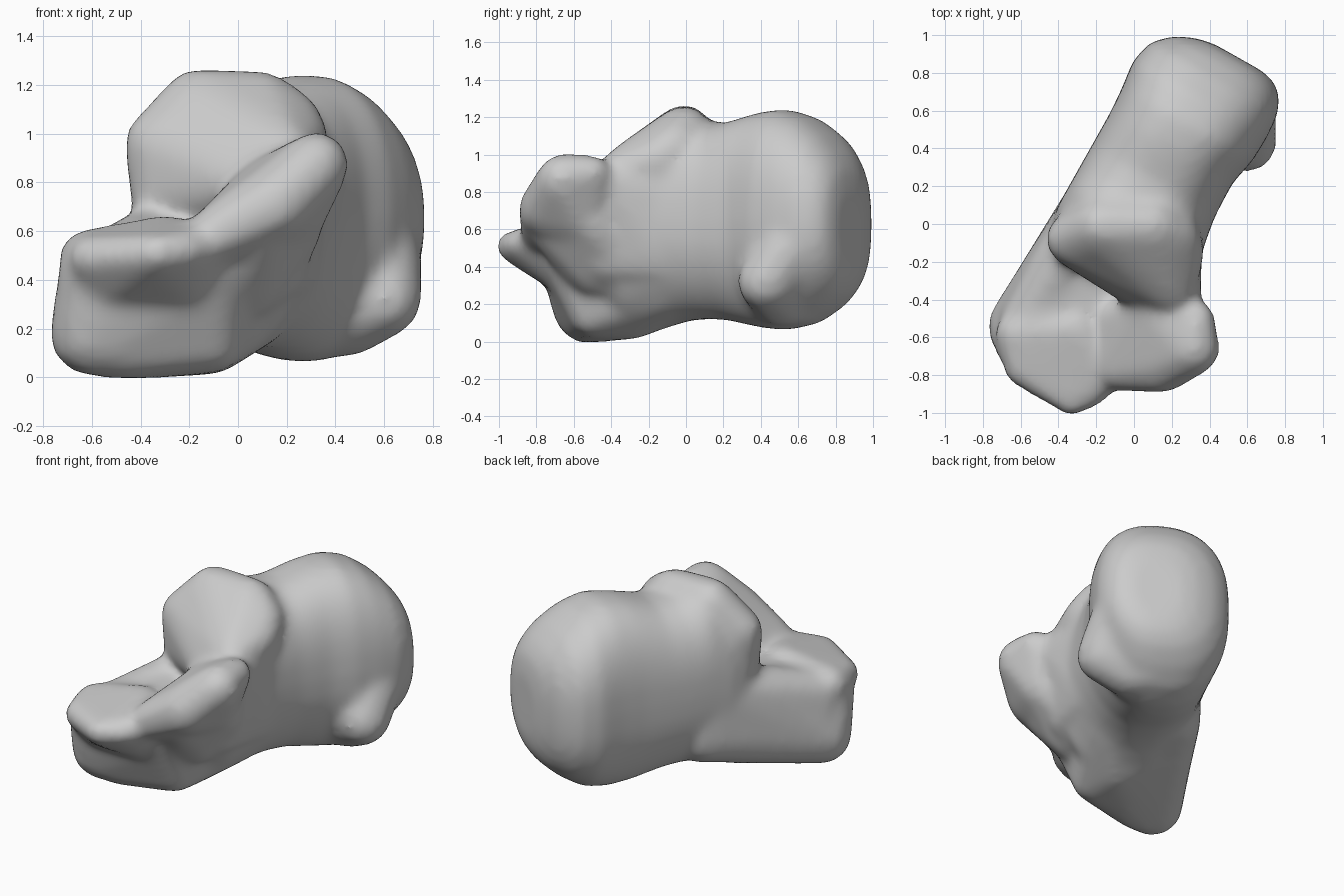
import bpy
import bmesh
from math import cos, sin, pi, copysign
from mathutils import Matrix

cube = bpy.data.objects.get("Cube")
if cube:
    bpy.data.objects.remove(cube, do_unlink=True)

# Bone colour
bone = bpy.data.materials.new("bone grey")
bone.use_nodes = True
bone.diffuse_color = (0.6, 0.6, 0.6, 1)
bone.node_tree.nodes["Principled BSDF"].inputs["Base Color"].default_value = (0.6, 0.6, 0.6, 1)

# Direction of the shaft seen from above
AXIS_X, AXIS_Y = 0.49, 0.87


def loft(bm, sections, sides=40, power=2.5, taper=0.2):
    """Skin sections across the shaft: distance, left, right, bottom, top.
    The lower right of each section tapers."""
    rings = []
    for along, left, right, bottom, top in sections:
        ring = []
        for i in range(sides):
            a = 2 * pi * i / sides
            u = copysign(abs(cos(a)) ** (2 / power), cos(a))
            v = copysign(abs(sin(a)) ** (2 / power), sin(a))
            if u > 0 and v < 0:
                u *= 1 - taper * v * v
            across = (left + right + u * (right - left)) / 2
            z = (bottom + top + v * (top - bottom)) / 2
            ring.append(bm.verts.new((AXIS_X * along + AXIS_Y * across,
                                      AXIS_Y * along - AXIS_X * across, z)))
        rings.append(ring)
    for lower, upper in zip(rings, rings[1:]):
        for i in range(sides):
            j = (i + 1) % sides
            bm.faces.new((lower[i], lower[j], upper[j], upper[i]))
    bm.faces.new(rings[0])
    bm.faces.new(rings[-1])


def rounded_hull(bm, balls):
    """Stretch one convex skin over balls given as x, y, z, radius."""
    part = bmesh.new()
    for x, y, z, radius in balls:
        bmesh.ops.create_icosphere(part, subdivisions=2, radius=radius,
                                   matrix=Matrix.Translation((x, y, z)))
    result = bmesh.ops.convex_hull(part, input=part.verts[:])
    inside = {g for g in result["geom_interior"] if isinstance(g, bmesh.types.BMVert)}
    bmesh.ops.delete(part, geom=list(inside), context="VERTS")
    mesh = bpy.data.meshes.new("hull_part")
    part.to_mesh(mesh)
    part.free()
    bm.from_mesh(mesh)
    bpy.data.meshes.remove(mesh)


bm = bmesh.new()

# Heel and main shaft
loft(bm, [
    (1.04, -0.1, 0.2, 0.42, 0.8),
    (1.02, -0.2, 0.28, 0.33, 0.92),
    (0.97, -0.31, 0.34, 0.25, 1.01),
    (0.88, -0.4, 0.38, 0.17, 1.11),
    (0.75, -0.43, 0.39, 0.09, 1.2),
    (0.6, -0.41, 0.385, 0.06, 1.245),
    (0.45, -0.4, 0.35, 0.075, 1.225),
    (0.25, -0.4, 0.355, 0.115, 1.17),
    (0.12, -0.4, 0.375, 0.12, 1.18),
    (0.0, -0.4, 0.4, 0.11, 1.24),
    (-0.12, -0.4, 0.41, 0.08, 1.18),
    (-0.22, -0.38, 0.41, 0.05, 1.06),
    (-0.3, -0.33, 0.36, 0.05, 0.88),
])

# Low swelling on the inner side of the heel
rounded_hull(bm, [
    (0.6, 0.43, 0.32, 0.16), (0.58, 0.55, 0.5, 0.18),
    (0.45, 0.5, 0.26, 0.18), (0.35, 0.6, 0.28, 0.2),
])

# Domed joint surface falling towards the front
rounded_hull(bm, [
    (-0.33, -0.08, 0.96, 0.14), (-0.17, -0.01, 1.12, 0.15),
    (0.1, -0.01, 1.11, 0.15), (0.2, -0.06, 1.04, 0.15),
    (0.25, -0.15, 0.97, 0.13), (0.2, -0.34, 0.91, 0.13),
    (0.07, -0.37, 0.79, 0.11), (-0.3, -0.08, 0.75, 0.15),
])

# Inner wall joining the shaft to the shelf
rounded_hull(bm, [
    (0.2, -0.08, 0.8, 0.17), (0.18, -0.08, 0.45, 0.17),
    (0.22, -0.4, 0.84, 0.14), (0.12, -0.4, 0.45, 0.16),
])

# Front block
rounded_hull(bm, [
    (-0.6, -0.54, 0.18, 0.18), (-0.6, -0.64, 0.45, 0.14),
    (-0.1, -0.64, 0.47, 0.14), (-0.1, -0.5, 0.14, 0.12),
    (-0.45, -0.55, 0.1, 0.11), (-0.1, -0.28, 0.15, 0.14),
    (-0.3, -0.05, 0.28, 0.17), (0.05, -0.1, 0.3, 0.19),
    (-0.3, -0.25, 0.5, 0.15), (-0.43, -0.22, 0.52, 0.13),
])

# Outer neck blending the shaft into the block
rounded_hull(bm, [
    (-0.2, 0.12, 0.32, 0.17), (-0.2, 0.1, 0.62, 0.17),
    (-0.4, -0.2, 0.54, 0.14), (-0.57, -0.52, 0.45, 0.14),
    (-0.57, -0.5, 0.2, 0.18), (-0.2, -0.2, 0.25, 0.18),
])

# Projecting front lip
rounded_hull(bm, [
    (-0.6, -0.77, 0.49, 0.09), (-0.47, -0.84, 0.5, 0.08),
    (-0.33, -0.94, 0.51, 0.08), (-0.22, -0.89, 0.52, 0.08),
    (-0.14, -0.8, 0.54, 0.09), (-0.3, -0.55, 0.57, 0.1),
    (-0.62, -0.58, 0.49, 0.12), (-0.55, -0.66, 0.36, 0.1),
    (-0.2, -0.66, 0.36, 0.1),
])

# Side shelf rising to the left
rounded_hull(bm, [
    (0.32, -0.66, 0.87, 0.14), (0.33, -0.5, 0.9, 0.1),
    (0.15, -0.75, 0.71, 0.15), (0.1, -0.45, 0.8, 0.1),
    (-0.08, -0.77, 0.59, 0.12), (-0.1, -0.5, 0.59, 0.1),
    (0.22, -0.55, 0.66, 0.14),
])

# Buttress below the shelf
rounded_hull(bm, [
    (0.22, -0.5, 0.64, 0.14), (0.08, -0.7, 0.58, 0.12),
    (0.08, -0.3, 0.4, 0.17), (0.04, -0.5, 0.4, 0.15),
    (-0.1, -0.5, 0.35, 0.15),
])

bmesh.ops.recalc_face_normals(bm, faces=bm.faces[:])
mesh = bpy.data.meshes.new("heel_bone")
bm.to_mesh(mesh)
bm.free()
mesh.materials.append(bone)
obj = bpy.data.objects.new("heel_bone", mesh)
bpy.context.collection.objects.link(obj)

# Fuse the parts into one skin and soften the joins
remesh = obj.modifiers.new("fuse", "REMESH")
remesh.mode = "VOXEL"
remesh.voxel_size = 0.025
remesh.use_smooth_shade = True
soften = obj.modifiers.new("soften", "SMOOTH")
soften.factor = 0.5
soften.iterations = 18
